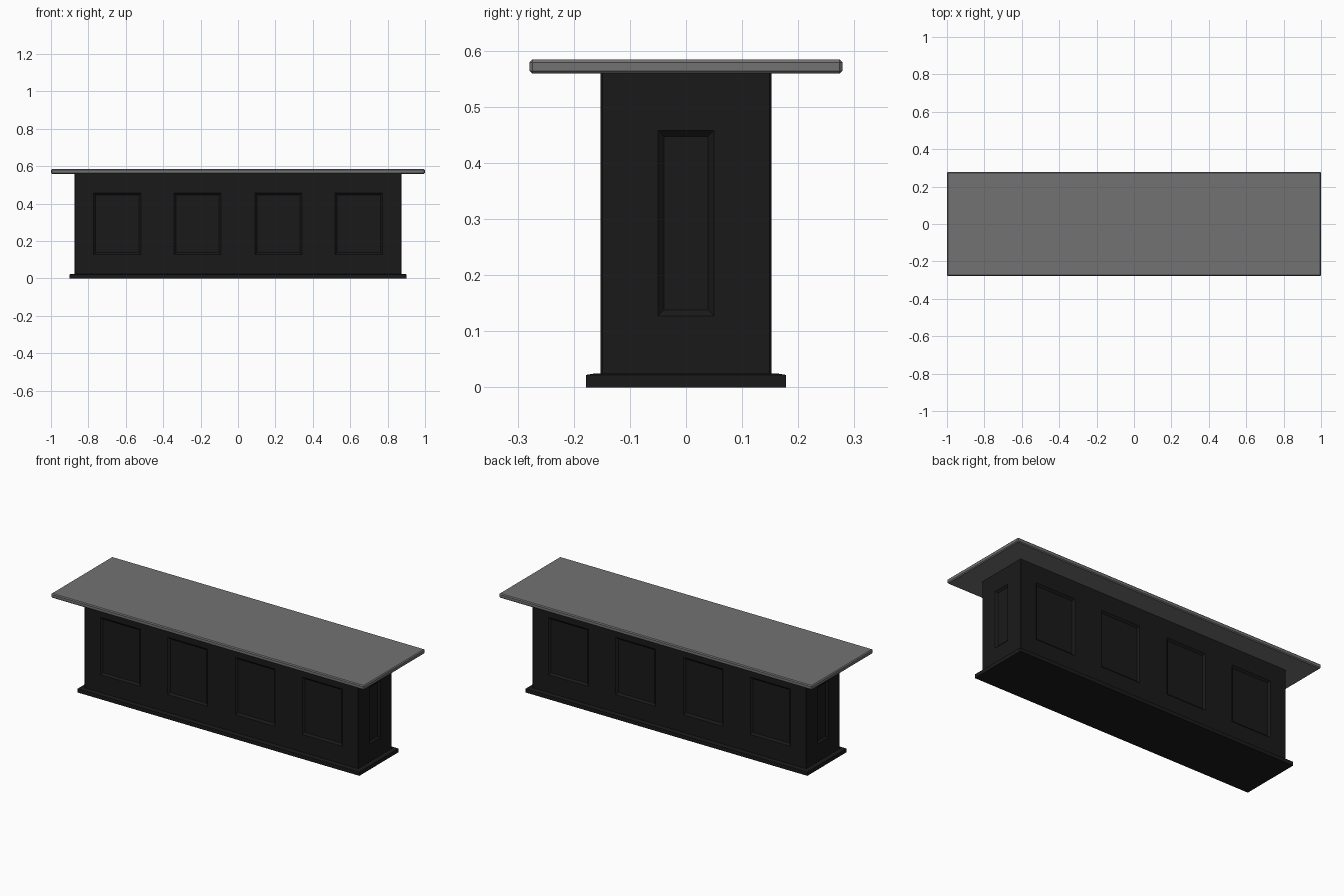
import bpy, bmesh
from mathutils import Vector

if "Cube" in bpy.data.objects:
    bpy.data.objects.remove(bpy.data.objects["Cube"])


def material(name, v):
    m = bpy.data.materials.new(name)
    m.diffuse_color = (v, v, v, 1)
    m.use_nodes = True
    m.node_tree.nodes["Principled BSDF"].inputs["Base Color"].default_value = m.diffuse_color
    return m


def box(bm, x, y, z0, z1):
    bmesh.ops.create_cube(bm, size=1)
    for v in bm.verts:
        v.co = Vector((v.co.x * 2 * x, v.co.y * 2 * y, z0 + (v.co.z + 0.5) * (z1 - z0)))


def finish(bm, name, mat):
    bmesh.ops.recalc_face_normals(bm, faces=bm.faces[:])
    me = bpy.data.meshes.new(name)
    bm.to_mesh(me)
    bm.free()
    me.materials.append(mat)
    ob = bpy.data.objects.new(name, me)
    bpy.context.collection.objects.link(ob)
    return ob


dark = material("dark_wood", 0.01)
stone = material("grey_stone", 0.17)

# Cabinet body, with small bevels on the upright corners
PX, PY, PZ = (0.09, 0.343, 0.518, 0.773), 0.05, (0.127, 0.458)
bm = bmesh.new()
box(bm, 0.875, 0.152, 0.02, 0.561)
upright = [e for e in bm.edges if abs(e.verts[0].co.z - e.verts[1].co.z) > 0.1]
bmesh.ops.bevel(bm, geom=upright, offset=0.003, segments=1, affect='EDGES')

# Cut lines around the panels
cuts = [((s * x, 0, 0), (1, 0, 0)) for x in PX for s in (-1, 1)]
cuts += [((0, s * PY, 0), (0, 1, 0)) for s in (-1, 1)]
cuts += [((0, 0, z), (0, 0, 1)) for z in PZ]
for co, no in cuts:
    bmesh.ops.bisect_plane(bm, geom=bm.verts[:] + bm.edges[:] + bm.faces[:],
                           plane_co=co, plane_no=no)


# Recessed panels: four on each long side, one on each end
def is_panel(f):
    c = f.calc_center_median()
    if not PZ[0] < c.z < PZ[1]:
        return False
    if abs(f.normal.y) > 0.9:
        return PX[0] < abs(c.x) < PX[1] or PX[2] < abs(c.x) < PX[3]
    return abs(f.normal.x) > 0.9 and abs(c.y) < PY


bm.normal_update()
bmesh.ops.inset_individual(bm, faces=[f for f in bm.faces if is_panel(f)],
                           thickness=0.011, depth=-0.01, use_even_offset=True)
finish(bm, "cabinet_body", dark)

# Plinth with a slightly sloped top
bm = bmesh.new()
box(bm, 0.90, 0.178, 0, 0.022)
top = [f for f in bm.faces if f.calc_center_median().z > 0.02]
bm.normal_update()
bmesh.ops.inset_region(bm, faces=top, thickness=0.024, depth=0.003)
finish(bm, "plinth", dark)

# Worktop with chamfered edges
bm = bmesh.new()
box(bm, 1.0, 0.279, 0.559, 0.584)
bmesh.ops.bevel(bm, geom=bm.edges[:], offset=0.005, segments=1, affect='EDGES')
finish(bm, "worktop", stone)
